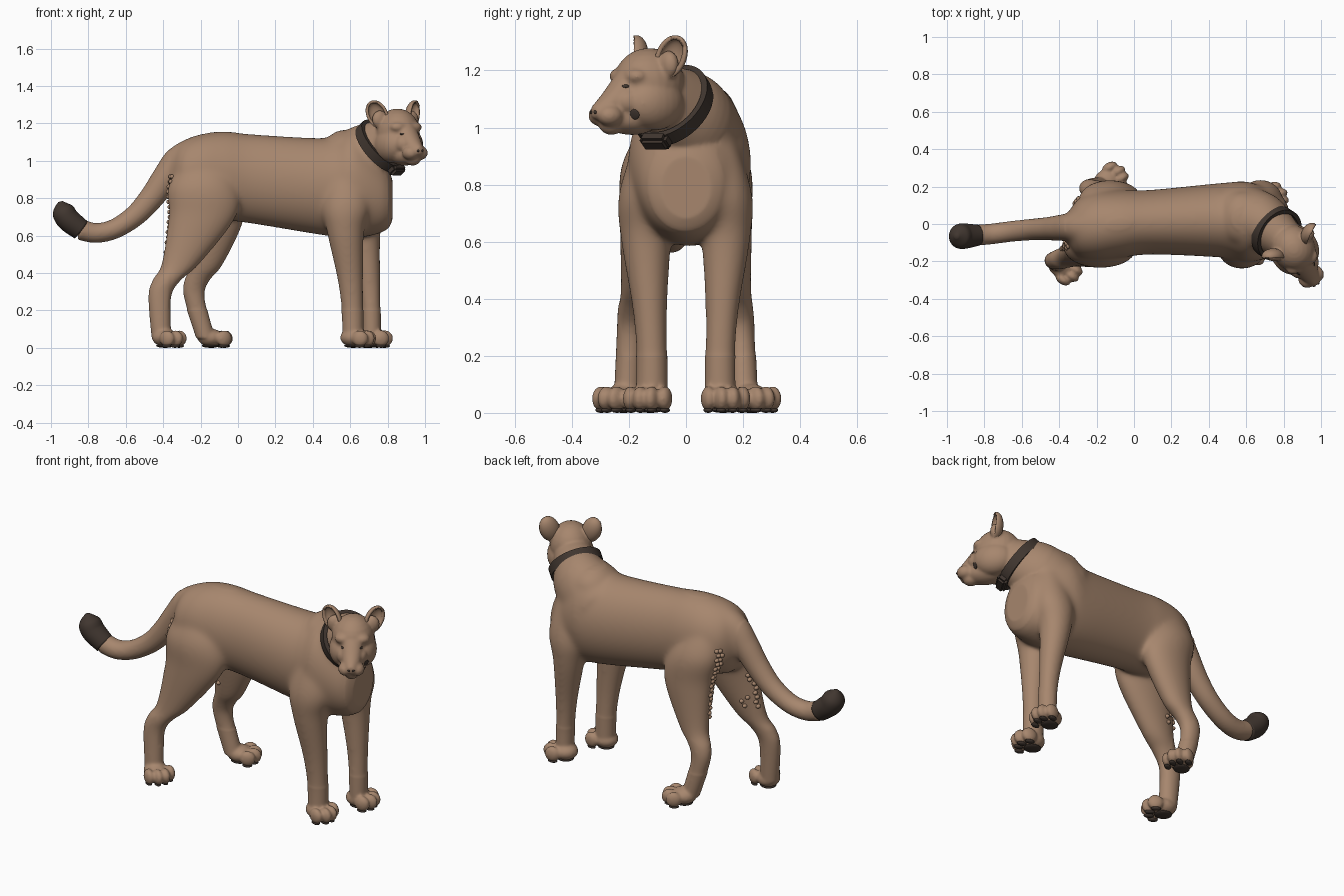
import bpy, bmesh, math
from mathutils import Matrix, Vector
from mathutils.bvhtree import BVHTree

if "Cube" in bpy.data.objects:
    bpy.data.objects.remove(bpy.data.objects["Cube"])

T, R = Matrix.Translation, Matrix.Rotation
UP = Vector((0, 0, 1))


def material(name, rgb):
    m = bpy.data.materials.new(name)
    m.diffuse_color = (*rgb, 1)
    m.use_nodes = True
    m.node_tree.nodes["Principled BSDF"].inputs["Base Color"].default_value = m.diffuse_color
    return m


FUR = material("tawny fur", (0.385, 0.24, 0.155))
DARK = material("dark brown", (0.052, 0.037, 0.029))


def finish(name, bm, mat):
    bmesh.ops.recalc_face_normals(bm, faces=bm.faces)
    for f in bm.faces:
        f.smooth = True
    me = bpy.data.meshes.new(name)
    bm.to_mesh(me)
    bm.free()
    me.materials.append(mat)
    ob = bpy.data.objects.new(name, me)
    bpy.context.collection.objects.link(ob)
    return ob


def blob(bm, c, r, m=Matrix(), rot=Matrix(), seg=24):
    mat = m @ T(Vector(c)) @ rot @ Matrix.Diagonal((*r, 1))
    return bmesh.ops.create_uvsphere(bm, u_segments=seg, v_segments=seg // 2 + 2,
                                     radius=1, matrix=mat)["verts"]


def spline(rows, steps=6):
    # Catmull-Rom through section rows
    rows = [Vector(r) for r in rows]
    last = len(rows) - 1
    out = []
    for i in range(last):
        p0, p1, p2, p3 = rows[max(i - 1, 0)], rows[i], rows[i + 1], rows[min(i + 2, last)]
        for t in (k / steps for k in range(steps)):
            out.append(p1 + ((p2 - p0) + ((2 * p0 - 5 * p1 + 4 * p2 - p3)
                       + (3 * (p1 - p2) + p3 - p0) * t) * t) * t / 2)
    return out + [rows[-1]]


def loft(bm, rows, mode, m=Matrix(), n=64):
    # rows are x, y, z, half width, half height; mode sets the section plane
    pts = spline(rows)
    rings = []
    for i, p in enumerate(pts):
        u, v = Vector((0, 1, 0)), UP
        if mode == "leg":
            u, v = Vector((1, 0, 0)), Vector((0, 1, 0))
        elif mode == "tube":
            t = Vector(pts[min(i + 1, len(pts) - 1)][:3]) - Vector(pts[max(i - 1, 0)][:3])
            u = t.cross(UP).normalized()
            v = u.cross(t.normalized())
        rings.append([bm.verts.new(m @ (Vector(p[:3]) + u * p[3] * math.cos(a) + v * p[4] * math.sin(a)))
                      for a in (math.tau * k / n for k in range(n))])
    for a, b in zip(rings, rings[1:]):
        for k in range(n):
            bm.faces.new((a[k], a[(k + 1) % n], b[(k + 1) % n], b[k]))
    bm.faces.new(rings[0])
    bm.faces.new(rings[-1])


body = bmesh.new()

# Torso with raised withers
loft(body, [(-.36, -.02, .93, .07, .09), (-.3, -.02, .92, .15, .18), (-.2, -.01, .93, .18, .212),
            (-.07, 0, .92, .18, .235), (.1, .01, .9, .173, .24), (.48, .02, .86, .2, .262),
            (.62, .01, .875, .213, .29), (.78, 0, .81, .155, .19), (.825, 0, .79, .09, .11)], "torso")
blob(body, (.58, .03, 1.06), (.13, .145, .105))
# Neck
loft(body, [(.54, .03, .93, .19, .2), (.67, .01, 1.02, .165, .172), (.755, -.045, 1.075, .128, .146),
            (.85, -.12, 1.14, .09, .09)], "tube")
# Tail, furred part
loft(body, [(-.22, -.01, 1.055, .09, .08), (-.31, -.015, 1.0, .08, .085), (-.385, -.02, .91, .07, .074),
            (-.46, -.025, .805, .062, .066), (-.55, -.03, .707, .057, .058),
            (-.66, -.04, .636, .055, .053), (-.76, -.053, .614, .055, .053),
            (-.845, -.06, .633, .056, .056)], "tube")

# Legs: the far pair mirrors the near pair, a step further forward
FRONT = [(.59, -.09, 1.03, .07, .06), (.58, -.13, .78, .13, .103), (.575, -.14, .62, .1, .09),
         (.6, -.127, .37, .07, .062), (.612, -.12, .2, .059, .055), (.615, -.12, .05, .056, .056)]
HIND = [(-.18, -.07, 1.03, .1, .07), (-.185, -.12, .87, .185, .105), (-.19, -.14, .7, .18, .092),
        (-.305, -.165, .45, .102, .064), (-.38, -.185, .36, .077, .054), (-.417, -.195, .27, .062, .048),
        (-.41, -.205, .05, .052, .048)]
loft(body, FRONT, "leg")
loft(body, HIND, "leg")
loft(body, [(x + .1, -y, z, a * .88, b * .97) for x, y, z, a, b in FRONT], "leg")
loft(body, [(x + .25 * (1 - z), -y, z, a * (1 - .24 * z), b) for x, y, z, a, b in HIND], "leg")

# Paws with toes, and dark pads under them
pads = bmesh.new()
for x, y, deg in ((.645, -.13, -12), (.735, .135, 10), (-.365, -.235, -32), (-.12, .24, 28)):
    m = T((x, y, 0)) @ R(math.radians(deg), 4, 'Z')
    blob(body, (-.03, 0, .054), (.07, .066, .048), m)
    blob(pads, (-.03, 0, .011), (.048, .044, .011), m)
    for k in (-1.5, -.5, .5, 1.5):
        c = Vector((.052 - .014 * k * k, .041 * k, .05))
        blob(body, c, (.044, .026, .044), m)
        blob(pads, (c.x - .002, c.y, .01), (.028, .017, .01), m, seg=14)
finish("paw_pads", pads, DARK)

# Head, in its own frame: x forward, y across, turned to the side
H = T((.852, -.13, 1.13)) @ R(math.radians(-58), 4, 'Z')
blob(body, (0, 0, .022), (.13, .116, .127), H)
blob(body, (.07, 0, -.1), (.11, .075, .056), H)
blob(body, (.155, 0, -.122), (.045, .04, .034), H)
loft(body, [(.02, 0, .05, .065, .07), (.09, 0, .025, .06, .07), (.18, 0, -.056, .046, .05),
            (.232, 0, -.075, .02, .02)], "torso", H)
for s in (-1, 1):
    blob(body, (.01, s * .05, -.045), (.115, .08, .095), H)
    blob(body, (.178, s * .03, -.088), (.048, .042, .038), H)
    blob(body, (.085, s * .046, .05), (.04, .05, .03), H)
    blob(body, (.1, s * .05, -.04), (.055, .035, .045), H)
    blob(body, (-.02, s * .098, .09), (.032, .045, .05), H)

# Fuse everything into one smooth skin
lioness = finish("body", body, FUR)
rm = lioness.modifiers.new("fuse", 'REMESH')
rm.mode = 'VOXEL'
rm.voxel_size = .0075
sm = lioness.modifiers.new("soften", 'SMOOTH')
sm.factor = .5
sm.iterations = 8
ev = lioness.evaluated_get(bpy.context.evaluated_depsgraph_get())
skin = bpy.data.meshes.new_from_object(ev)
lioness.modifiers.clear()
lioness.data = skin
skin.materials.clear()
skin.materials.append(FUR)

# Blend the muscles of trunk and thighs further, sparing head, paws and tail
bm = bmesh.new()
bm.from_mesh(skin)
soft = [v for v in bm.verts if -.37 < v.co.x < .8 and .2 < v.co.z < 1.15 and v.co.y > -.3
        and v.co.x + .5 * v.co.z < 1.25]
for _ in range(30):
    bmesh.ops.smooth_vert(bm, verts=soft, factor=.5, use_axis_x=True, use_axis_y=True, use_axis_z=True)
for f in bm.faces:
    f.material_index = 0
    f.smooth = True
bm.to_mesh(skin)
tree = BVHTree.FromBMesh(bm)
bm.free()

# Ragged fur behind the thighs, set onto the skin
fur = bmesh.new()
for i in range(16):
    for s in (-1, 1):
        for dy in (-.025, .012):
            y = s * (.12 + dy * (1 - i / 24)) + .008 * (i % 2)
            hit = tree.ray_cast(Vector((-1.5, y, .51 + i * .027)), Vector((1, 0, 0)))[0]
            if hit and hit.x > -.42:
                blob(fur, hit, (.013, .016, .012), seg=10)
finish("thigh_fur", fur, FUR)

# Ears: hollow cups opening forward and outward
ears = bmesh.new()
for s in (-1, 1):
    rot = R(math.radians(s * 32), 4, 'Z') @ R(math.radians(-s * 26), 4, 'X')
    m = H @ T((-.02, s * .115, .118)) @ rot
    vs = blob(ears, (0, 0, 0), (.036, .049, .072), m, seg=28)
    inv = m.inverted()
    bmesh.ops.delete(ears, geom=[v for v in vs if (inv @ v.co).x > .009], context='VERTS')
so = finish("ears", ears, FUR).modifiers.new("thickness", 'SOLIDIFY')
so.thickness = .015
so.offset = 0

# Dark tail tip
tip = bmesh.new()
loft(tip, [(-.838, -.06, .63, .057, .057), (-.91, -.065, .688, .068, .063),
           (-.937, -.065, .74, .06, .056), (-.95, -.065, .782, .012, .012)], "tube", n=32)
finish("tail_tip", tip, DARK)

# Collar band and its box
N = Vector((.65, -.42, .63)).normalized()
U = N.cross(UP).normalized()
V = U.cross(N)
C = Vector((.762, -.05, 1.077))
col = bmesh.new()
n = 56
rings = []
for g, h in ((-1, -1), (1, -1), (1, 1), (-1, 1)):
    rings.append([col.verts.new(C + N * h * .026 + U * (.136 + g * .011) * math.cos(a)
                                + V * (.152 + g * .011) * math.sin(a))
                  for a in (math.tau * k / n for k in range(n))])
for i in range(4):
    a, b = rings[i], rings[(i + 1) % 4]
    for k in range(n):
        col.faces.new((a[k], a[(k + 1) % n], b[(k + 1) % n], b[k]))
frame = Matrix((U, V, N)).transposed().to_4x4()
box = bmesh.ops.create_cube(col, size=1, matrix=T(C - V * .162) @ frame @ Matrix.Diagonal((.11, .045, .06, 1)))
bmesh.ops.bevel(col, geom=list({e for v in box["verts"] for e in v.link_edges}), offset=.012,
                segments=2, affect='EDGES')
collar = finish("collar", col, DARK)
bpy.context.view_layer.objects.active = collar
collar.select_set(True)
bpy.ops.object.shade_smooth_by_angle(angle=math.radians(35))

# Face marks laid on the skin: eyes, nostrils and one cheek spot
marks = bmesh.new()
for x, y, z, a, b in ((.135, .065, .02, .013, .006), (.135, -.065, .02, .013, .006),
                      (.25, .016, -.078, .008, .006), (.25, -.016, -.078, .008, .006),
                      (.125, .09, -.092, .02, .02)):
    loc, nor, _, _ = tree.find_nearest(H @ Vector((x, y, z)))
    rot = nor.to_track_quat('Z', 'Y').to_matrix().to_4x4()
    blob(marks, loc, (a, b, .004), rot=rot, seg=14)
finish("face_marks", marks, DARK)
